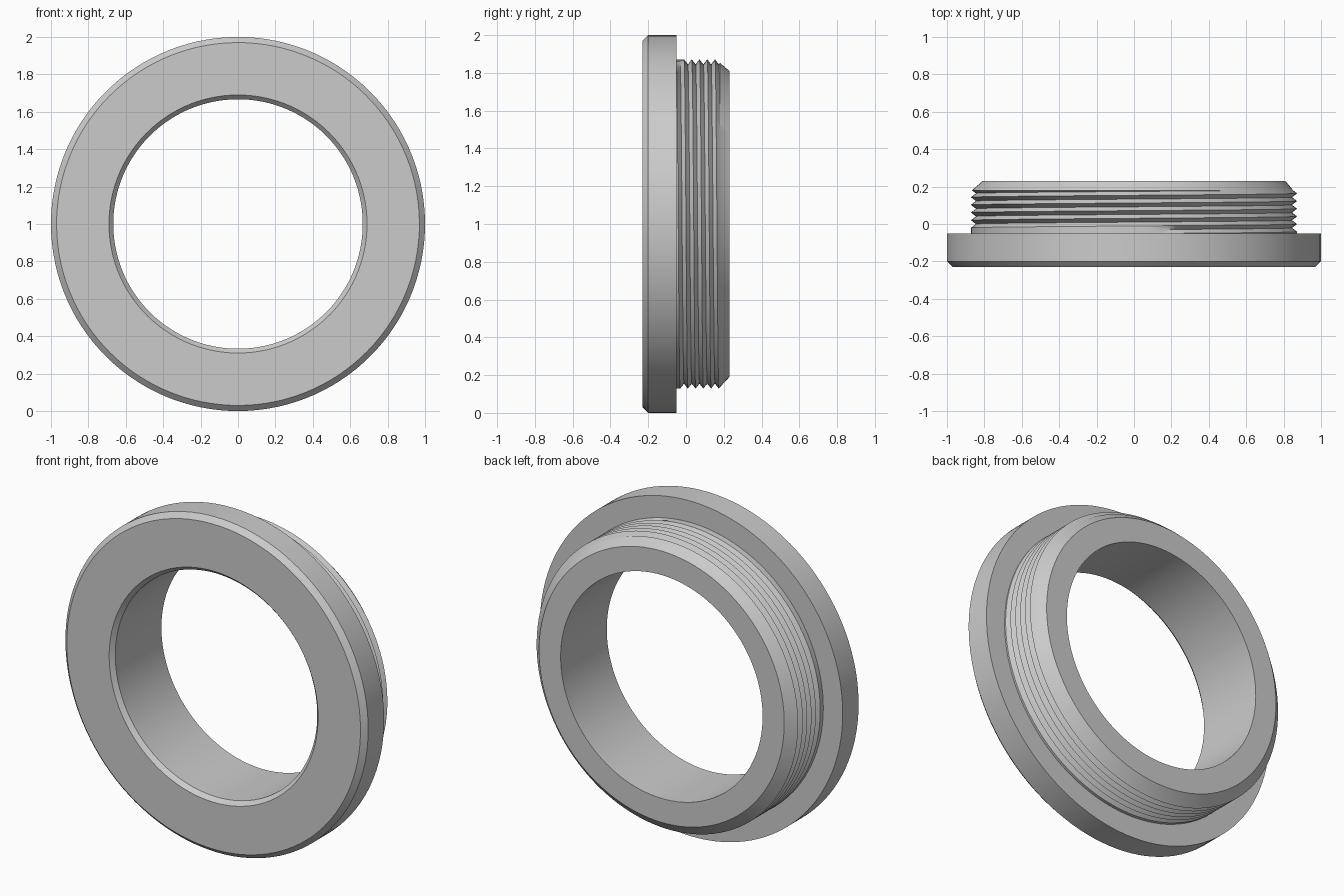
import bpy
import bmesh
from math import sin, cos, pi, radians

cube = bpy.data.objects.get("Cube")
if cube:
    bpy.data.objects.remove(cube, do_unlink=True)

SEGMENTS = 120
PITCH, DEPTH, CREST = 0.041, 0.027, 0.872
THREAD_START, THREAD_LOW, THREAD_HIGH = -0.03, -0.05, 0.18
START_ANGLE = pi / 2 - 0.15

# Profiles as (radius, y): bore edge to flange shoulder, then the back rim
FLANGE = [(0.667, -0.205), (0.69, -0.23), (0.97, -0.23), (1.0, -0.2), (1.0, -0.05)]
BACK_RIM = [(0.81, 0.23), (0.667, 0.23)]


def thread_radius(y, turn):
    """V groove that follows a helix and fades in at its first turn."""
    phase = (y - THREAD_START) / PITCH - turn
    k = round(phase)
    fade = min(max((k + turn) * 40, 0), 1)
    return CREST - DEPTH * (1 - 2 * abs(phase - k)) * fade


def section(turn):
    """Cross-section of the ring at a fraction of one turn."""
    rows = []
    for j in range(-5, 15):
        y = THREAD_START + PITCH * (j / 2 + turn)
        y = min(max(y, THREAD_LOW), THREAD_HIGH)
        rows.append((thread_radius(y, turn), y))
    return FLANGE + rows + BACK_RIM


# Sweep the section round the y axis
bm = bmesh.new()
columns = []
for i in range(SEGMENTS + 1):
    turn = i / SEGMENTS
    a = START_ANGLE - 2 * pi * turn
    columns.append([bm.verts.new((r * cos(a), y, 1 + r * sin(a)))
                    for r, y in section(turn)])
count = len(columns[0])
for left, right in zip(columns, columns[1:]):
    for j in range(count):
        n = (j + 1) % count
        bm.faces.new((left[j], right[j], right[n], left[n]))
bmesh.ops.remove_doubles(bm, verts=bm.verts[:], dist=0.00005)
bmesh.ops.recalc_face_normals(bm, faces=bm.faces[:])

mesh = bpy.data.meshes.new("threaded_ring")
bm.to_mesh(mesh)
bm.free()
ring = bpy.data.objects.new("threaded_ring", mesh)
bpy.context.collection.objects.link(ring)

# Plain grey finish
grey = bpy.data.materials.new("light_grey")
grey.use_nodes = True
colour = (0.6, 0.6, 0.6, 1)
grey.diffuse_color = colour
grey.node_tree.nodes["Principled BSDF"].inputs["Base Color"].default_value = colour
mesh.materials.append(grey)

bpy.ops.object.select_all(action="DESELECT")
ring.select_set(True)
bpy.context.view_layer.objects.active = ring
bpy.ops.object.shade_smooth_by_angle(angle=radians(25))
